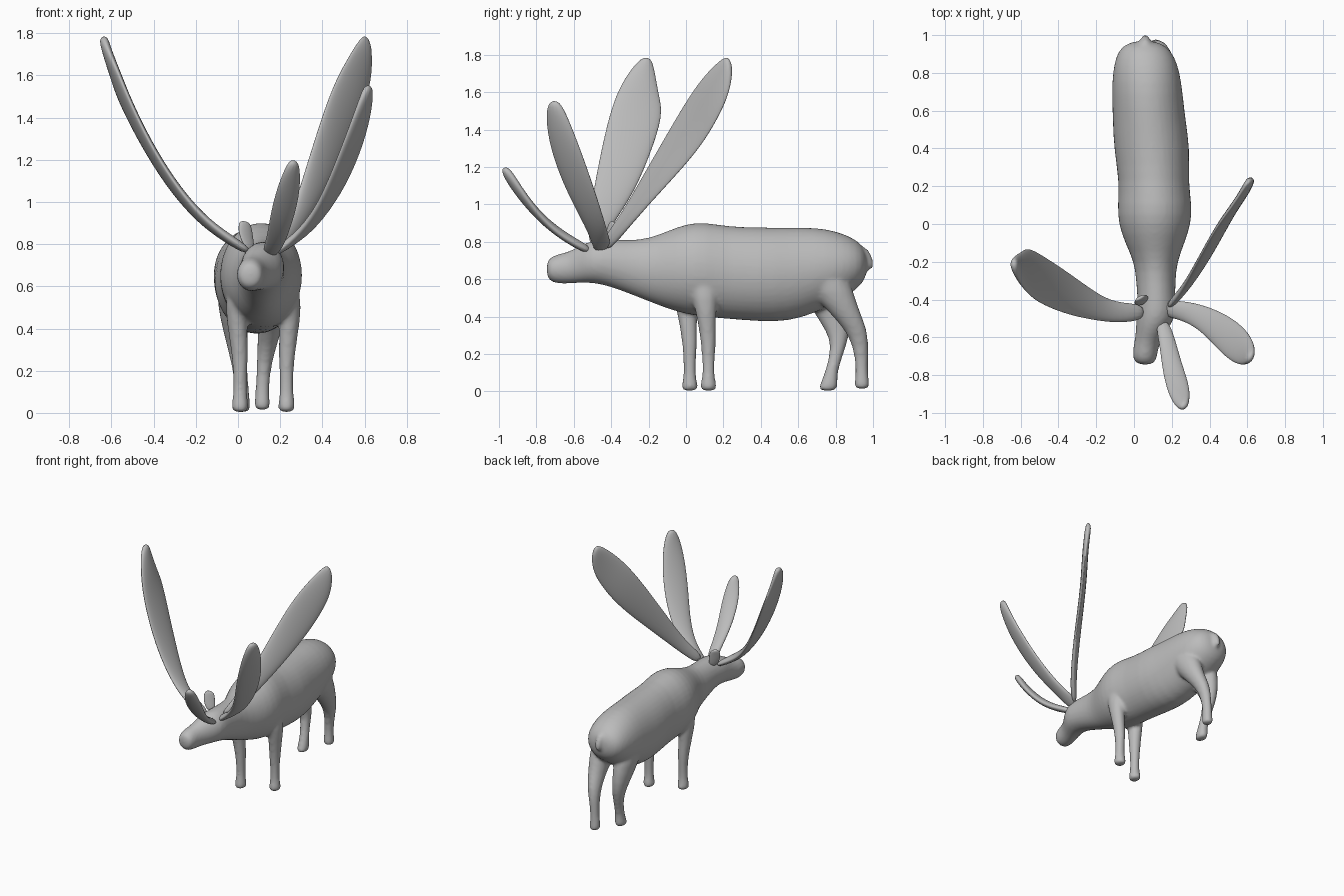
import bpy
import bmesh
import math
from mathutils import Vector

default_cube = bpy.data.objects.get("Cube")
if default_cube:
    bpy.data.objects.remove(default_cube, do_unlink=True)

# Single clay colour
clay = bpy.data.materials.new("clay_grey")
clay.use_nodes = True
clay_colour = (.5, .5, .5, 1)
clay.diffuse_color = clay_colour
clay.node_tree.nodes["Principled BSDF"].inputs["Base Color"].default_value = clay_colour


def make_ring(bm, centre, side, up, sides):
    """Elliptical ring of vertices spanned by two half-axis vectors."""
    ring = []
    for i in range(sides):
        angle = math.tau * i / sides
        ring.append(bm.verts.new(centre + side * math.cos(angle) + up * math.sin(angle)))
    return ring


def loft(bm, sections, sides):
    """Closed skin through a list of (centre, side, up) sections."""
    rings = [make_ring(bm, Vector(c), Vector(s), Vector(u), sides) for c, s, u in sections]
    for lower, upper in zip(rings, rings[1:]):
        for i in range(sides):
            j = (i + 1) % sides
            bm.faces.new((lower[i], lower[j], upper[j], upper[i]))
    bm.faces.new(rings[0])
    bm.faces.new(rings[-1])


def finish(name, bm, levels):
    """Turn the bmesh into a smooth subdivided object."""
    bmesh.ops.recalc_face_normals(bm, faces=bm.faces)
    mesh = bpy.data.meshes.new(name)
    bm.to_mesh(mesh)
    bm.free()
    mesh.materials.append(clay)
    mesh.shade_smooth()
    obj = bpy.data.objects.new(name, mesh)
    bpy.context.collection.objects.link(obj)
    subdivision = obj.modifiers.new("subdivision", "SUBSURF")
    subdivision.levels = subdivision.render_levels = levels
    return obj


def add_limb(bm, stations):
    """Leg with level rings; each station is x, y, z, width radius, depth radius."""
    loft(bm, [((x, y, z), (w, 0, 0), (0, d, 0)) for x, y, z, w, d in stations], 12)


def add_rod(bm, stations):
    """Thin curved piece; each station is x, y, z, radius."""
    points = [Vector(s[:3]) for s in stations]
    sections = []
    for i, point in enumerate(points):
        along = points[min(i + 1, len(points) - 1)] - points[max(i - 1, 0)]
        side = Vector((1, 0, 0))
        up = along.cross(side).normalized()
        radius = stations[i][3]
        sections.append((point, side * radius, up * radius))
    loft(bm, sections, 10)


def add_blade(name, thickness, edges):
    """Flat antler blade skinned between pairs of opposite edge points."""
    pairs = [(Vector(a), Vector(b)) for a, b in edges]
    centres = [(a + b) / 2 for a, b in pairs]
    sections = []
    for i, (a, b) in enumerate(pairs):
        along = centres[min(i + 1, len(pairs) - 1)] - centres[max(i - 1, 0)]
        half = (b - a) / 2
        normal = along.cross(half).normalized()
        depth = min(thickness, half.length)
        sections.append((centres[i], half * 1.04, normal * depth))
    bm = bmesh.new()
    loft(bm, sections, 12)
    return finish(name, bm, 2)


# Head, neck and trunk: y, lowest x, highest x, underside, top
trunk = [
    (-.745, .03, .09, .62, .69), (-.73, .0, .115, .59, .715),
    (-.69, -.01, .125, .575, .735), (-.63, 0, .135, .575, .745),
    (-.57, .01, .17, .58, .78), (-.5, .01, .22, .58, .81),
    (-.42, .02, .22, .565, .815), (-.3, .01, .22, .52, .81),
    (-.2, 0, .23, .48, .82), (-.1, -.05, .27, .44, .86),
    (0, -.085, .305, .41, .9), (.1, -.09, .31, .395, .91),
    (.22, -.08, .29, .385, .885), (.4, -.11, .3, .37, .88),
    (.55, -.115, .275, .37, .88), (.7, -.12, .26, .42, .88),
    (.8, -.115, .245, .47, .86), (.88, -.1, .22, .52, .83),
    (.94, -.07, .18, .57, .79), (.97, 0, .11, .63, .73),
]
body = bmesh.new()
loft(body, [(((a + b) / 2, y, (lo + hi) / 2), ((b - a) / 2, 0, 0), (0, 0, (hi - lo) / 2))
            for y, a, b, lo, hi in trunk], 20)

# Front legs: same shape, standing at different places
for foot_x, foot_y, lean in ((.23, .12, 1), (.01, .02, -1)):
    add_limb(body, [
        (foot_x + lean * .0, foot_y - .03, .62, .06, .09),
        (foot_x + lean * .02, foot_y - .02, .5, .055, .07),
        (foot_x + lean * .01, foot_y - .01, .38, .047, .05),
        (foot_x, foot_y, .26, .04, .042),
        (foot_x, foot_y, .19, .034, .036),
        (foot_x, foot_y, .09, .033, .031),
        (foot_x, foot_y, .04, .042, .044),
        (foot_x, foot_y, 0, .042, .05),
    ])

# Hind legs: left straight behind, right stepping forward
add_limb(body, [
    (.15, .72, .66, .1, .14), (.16, .78, .53, .085, .12),
    (.155, .85, .42, .062, .085), (.14, .91, .33, .05, .062),
    (.125, .935, .24, .037, .043), (.115, .94, .12, .032, .032),
    (.115, .94, .05, .038, .04), (.115, .94, .01, .04, .046),
])
add_limb(body, [
    (-.02, .7, .66, .09, .14), (-.02, .75, .5, .08, .12),
    (-.01, .8, .37, .058, .085), (.0, .82, .28, .045, .05),
    (.01, .805, .2, .036, .038), (.02, .775, .1, .033, .034),
    (.02, .765, .04, .04, .05), (.02, .755, 0, .04, .055),
])

# Tail
add_rod(body, [(.06, .91, .76, .035), (.06, .96, .74, .032),
               (.06, .98, .69, .025), (.06, .99, .65, .014)])

# Fuse the lofts into one skin and soften the joins
body_object = finish("body", body, 1)
fuse = body_object.modifiers.new("fuse", "REMESH")
fuse.mode = "VOXEL"
fuse.voxel_size = .012
fuse.use_smooth_shade = True
soften = body_object.modifiers.new("soften", "SMOOTH")
soften.factor = .5
soften.iterations = 5

# Ear standing behind the right antler
add_blade("right_ear", .012, [
    ((.04, -.43, .77), (.08, -.39, .77)), ((.01, -.43, .83), (.07, -.38, .83)),
    ((.0, -.42, .88), (.065, -.375, .88)), ((.01, -.4, .915), (.05, -.38, .905)),
])

# Large right antler blade
add_blade("right_antler", .024, [
    ((.06, -.51, .76), (.06, -.42, .76)), ((-.09, -.525, .86), (-.1, -.42, .85)),
    ((-.2, -.51, .96), (-.21, -.36, .94)), ((-.31, -.49, 1.1), (-.33, -.27, 1.08)),
    ((-.42, -.455, 1.28), (-.45, -.19, 1.27)), ((-.515, -.41, 1.48), (-.56, -.12, 1.48)),
    ((-.57, -.36, 1.62), (-.59, -.145, 1.58)), ((-.62, -.29, 1.73), (-.625, -.165, 1.7)),
    ((-.64, -.23, 1.79), (-.64, -.185, 1.785)),
])

# Left rear antler blade
add_blade("left_rear_antler", .022, [
    ((.17, -.46, .8), (.19, -.42, .74)), ((.25, -.36, .92), (.29, -.33, .85)),
    ((.32, -.23, 1.15), (.39, -.19, 1.01)), ((.385, -.11, 1.36), (.47, -.05, 1.16)),
    ((.45, 0, 1.55), (.54, .08, 1.31)), ((.52, .09, 1.68), (.6, .17, 1.46)),
    ((.57, .17, 1.76), (.635, .235, 1.6)), ((.605, .225, 1.8), (.625, .25, 1.74)),
])

# Left middle antler blade
add_blade("left_middle_antler", .024, [
    ((.15, -.49, .73), (.15, -.4, .77)), ((.27, -.51, .83), (.29, -.41, .82)),
    ((.37, -.58, .96), (.4, -.44, .92)), ((.44, -.66, 1.12), (.51, -.49, 1.08)),
    ((.51, -.725, 1.3), (.595, -.56, 1.28)), ((.57, -.75, 1.46), (.635, -.63, 1.46)),
    ((.61, -.735, 1.555), (.63, -.68, 1.56)),
])

# Left brow antler blade
add_blade("left_brow_antler", .024, [
    ((.11, -.52, .76), (.18, -.5, .74)), ((.135, -.63, .82), (.22, -.62, .8)),
    ((.15, -.77, .92), (.25, -.73, .88)), ((.175, -.88, 1.03), (.285, -.83, 1.0)),
    ((.21, -.955, 1.13), (.297, -.9, 1.11)), ((.25, -.99, 1.2), (.285, -.955, 1.2)),
])
